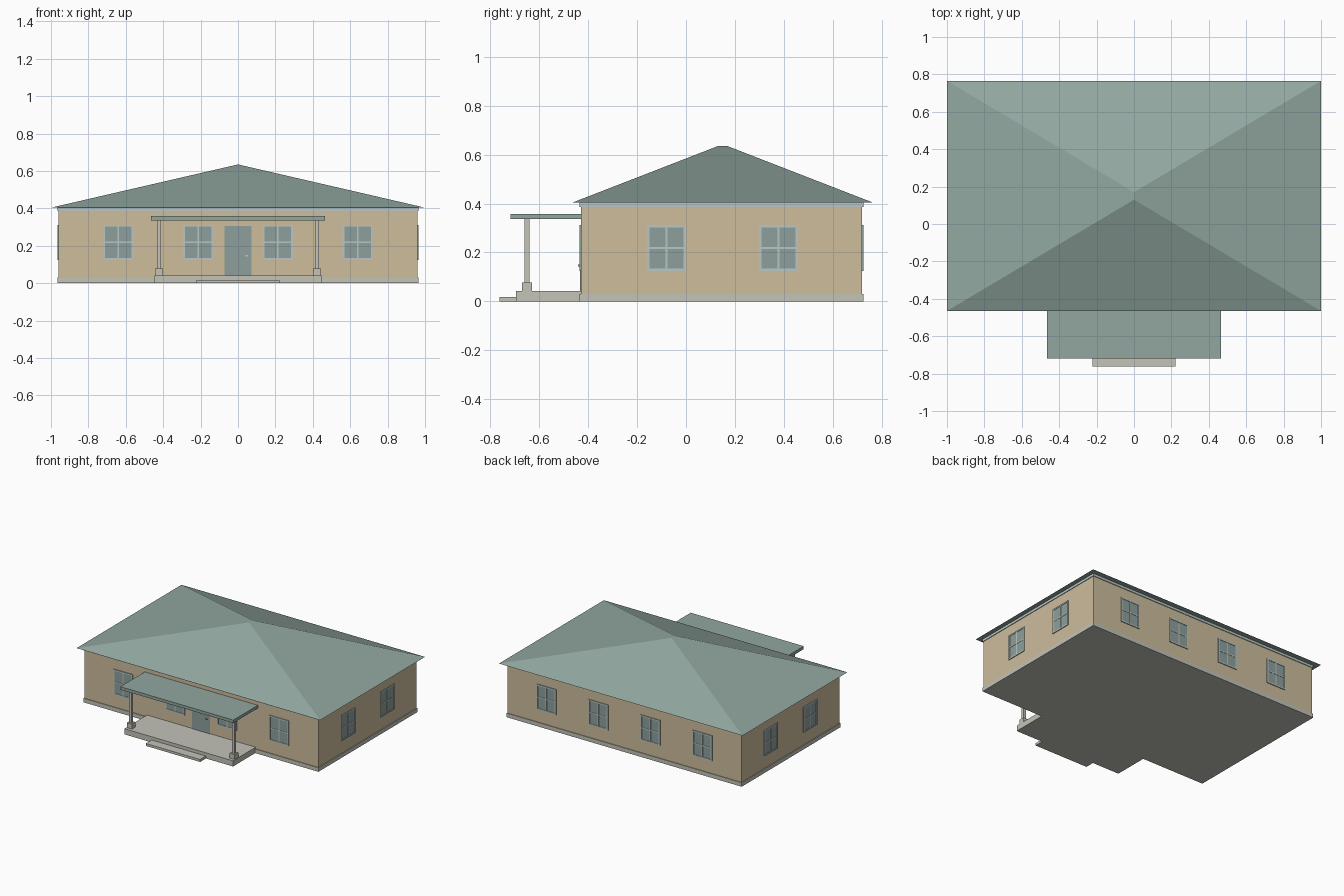
import bpy
import bmesh
from math import pi
from mathutils import Matrix, Vector

cube = bpy.data.objects.get("Cube")
if cube:
    bpy.data.objects.remove(cube, do_unlink=True)


def material(name, r, g, b):
    """Flat material from 0-255 display values, stored as linear."""
    colour = [((c / 255 + 0.055) / 1.055) ** 2.4 for c in (r, g, b)] + [1]
    mat = bpy.data.materials.new(name)
    mat.use_nodes = True
    mat.diffuse_color = colour
    mat.node_tree.nodes["Principled BSDF"].inputs["Base Color"].default_value = colour
    return mat


WALL = material("tan wall", 206, 189, 156)
ROOF = material("sage green roof", 146, 167, 160)
GLASS = material("grey green glass", 142, 160, 156)
STONE = material("pale stone", 195, 195, 184)
TRIM = material("pale blue grey trim", 186, 198, 198)


def finish(name, bm, mat):
    bmesh.ops.recalc_face_normals(bm, faces=bm.faces)
    mesh = bpy.data.meshes.new(name)
    bm.to_mesh(mesh)
    bm.free()
    mesh.materials.append(mat)
    obj = bpy.data.objects.new(name, mesh)
    bpy.context.collection.objects.link(obj)
    return obj


def add_box(bm, low, high, place=Matrix()):
    low, high = Vector(low), Vector(high)
    fit = Matrix.Translation((low + high) / 2) @ Matrix.Diagonal(high - low).to_4x4()
    bmesh.ops.create_cube(bm, size=1, matrix=place @ fit)


def box(name, mat, low, high):
    bm = bmesh.new()
    add_box(bm, low, high)
    return finish(name, bm, mat)


# House body
X, FRONT, BACK = 0.96, -0.43, 0.72
LIP = 0.005
box("foundation", STONE, (-X - LIP, FRONT - LIP, 0), (X + LIP, BACK + LIP, 0.03))
box("walls", WALL, (-X, FRONT, 0.03), (X, BACK, 0.386))
box("eave_trim", TRIM, (-X - LIP, FRONT - LIP, 0.386), (X + LIP, BACK + LIP, 0.404))

# Hipped roof with a very short ridge
bm = bmesh.new()
eave = [bm.verts.new((x, y, 0.404)) for x, y in
        ((-1, -0.465), (1, -0.465), (1, 0.765), (-1, 0.765))]
near, far = [bm.verts.new((0, y, 0.635)) for y in (0.13, 0.17)]
a, b, c, d = eave
for face in ((a, b, near), (b, c, far, near), (c, d, far), (d, a, near, far), (d, c, b, a)):
    bm.faces.new(face)
finish("main_roof", bm, ROOF)

# Porch
box("porch_floor", STONE, (-0.446, -0.695, 0), (0.446, FRONT, 0.042))
box("porch_step", STONE, (-0.223, -0.763, 0), (0.223, -0.695, 0.018))
box("porch_roof", ROOF, (-0.464, -0.718, 0.336), (0.464, FRONT, 0.358))
for side, x in (("right", -0.422), ("left", 0.422)):
    for part, half, z0, z1 in (("post_base", 0.021, 0.042, 0.078), ("post", 0.01, 0.078, 0.336)):
        box(f"{side}_{part}", STONE, (x - half, -0.65 - half, z0), (x + half, -0.65 + half, z1))

# Front door with handle
box("front_door", GLASS, (-0.073, FRONT - 0.004, 0.042), (0.073, FRONT, 0.305))
box("door_handle", TRIM, (0.038, FRONT - 0.012, 0.143), (0.054, FRONT - 0.004, 0.15))


# Windows: each one is laid out facing -y, then turned onto its wall
def window(name, place):
    w, h, t = 0.08, 0.094, 0.01
    glass, frame = bmesh.new(), bmesh.new()
    add_box(glass, (-w, -0.003, -h), (w, 0, h), place)
    for s in (-1, 1):
        x, z = s * (w - t / 2), s * (h - t / 2)
        add_box(frame, (x - t / 2, -0.006, -h), (x + t / 2, 0, h), place)
        add_box(frame, (t - w, -0.006, z - t / 2), (w - t, 0, z + t / 2), place)
    bar = 0.004
    add_box(frame, (-bar, -0.005, t - h), (bar, 0, h - t), place)
    for s in (-1, 1):
        x0, x1 = sorted((s * bar, s * (w - t)))
        add_box(frame, (x0, -0.005, -bar), (x1, 0, bar), place)
    finish(name + "_glass", glass, GLASS)
    finish(name + "_frame", frame, TRIM)


MID = 0.218
spots = []
for x in (-0.64, -0.213, 0.213, 0.64):
    spots += [("front", x, FRONT, 0), ("back", x, BACK, pi)]
for y in (-0.08, 0.378):
    spots += [("right", -X, y, -pi / 2), ("left", X, y, pi / 2)]
for i, (wall, x, y, turn) in enumerate(spots):
    window(f"{wall}_window_{i + 1}",
           Matrix.Translation((x, y, MID)) @ Matrix.Rotation(turn, 4, "Z"))
